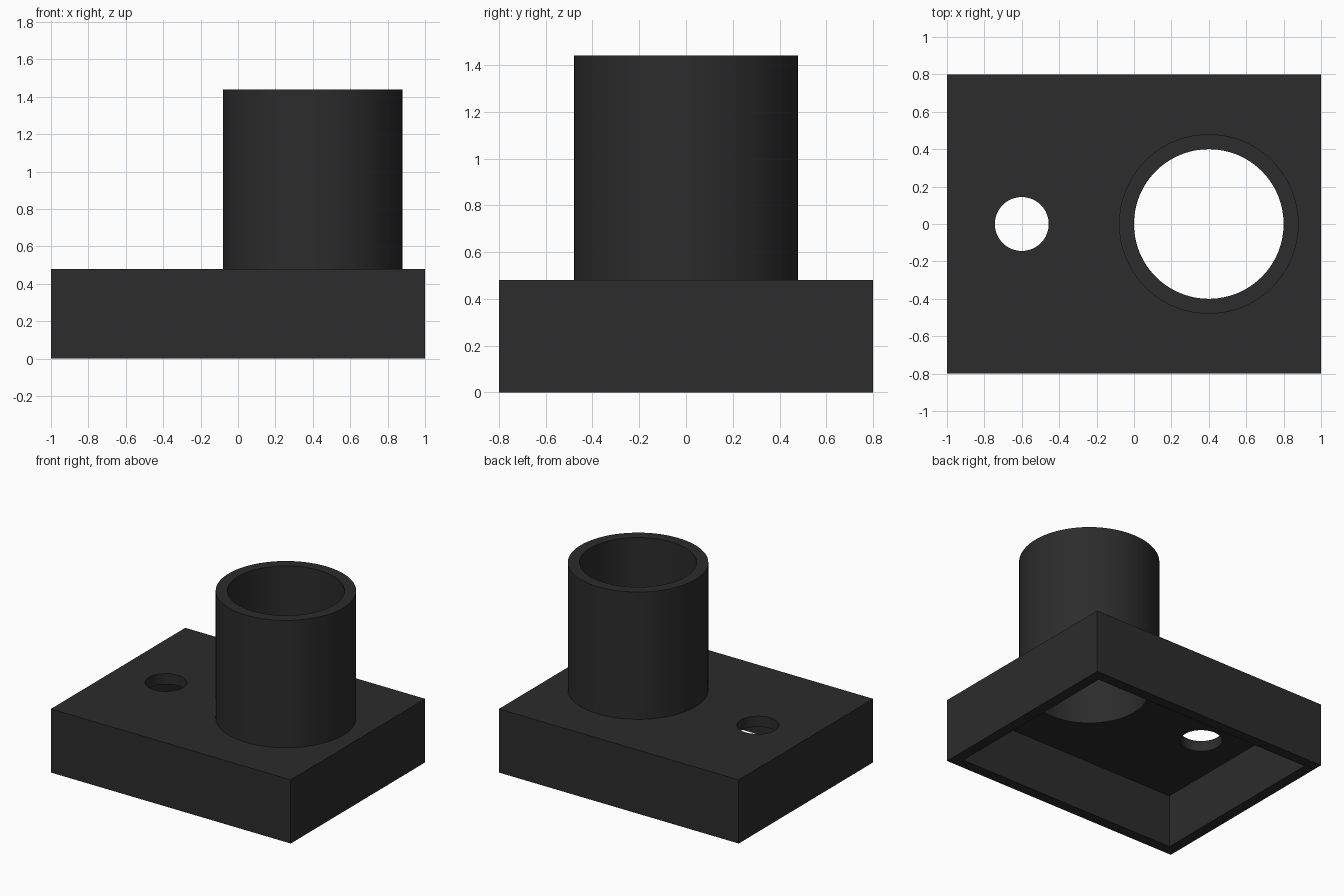
import bpy

if "Cube" in bpy.data.objects:
    bpy.data.objects.remove(bpy.data.objects["Cube"])

WALL = 0.08      # shell thickness
BASE_H = 0.48    # base height
TOP = 1.44       # top of the tube
SIDES = 96


def box(name, sx, sy, z0, z1):
    bpy.ops.mesh.primitive_cube_add(size=1, location=(0, 0, (z0 + z1) / 2))
    ob = bpy.context.object
    ob.name = name
    ob.scale = (sx, sy, z1 - z0)
    bpy.ops.object.transform_apply(location=True, rotation=False, scale=True)
    return ob


def cylinder(name, x, r, z0, z1):
    bpy.ops.mesh.primitive_cylinder_add(vertices=SIDES, radius=r, depth=z1 - z0,
                                        location=(x, 0, (z0 + z1) / 2))
    ob = bpy.context.object
    ob.name = name
    return ob


def combine(target, other, operation):
    mod = target.modifiers.new(operation.lower(), 'BOOLEAN')
    mod.object, mod.operation, mod.solver = other, operation, 'EXACT'
    bpy.context.view_layer.objects.active = target
    bpy.ops.object.modifier_apply(modifier=mod.name)
    bpy.data.objects.remove(other, do_unlink=True)


# Base: box open at the bottom
body = box("base_with_tube", 2.0, 1.6, 0, BASE_H)
combine(body, box("cavity", 2 - 2 * WALL, 1.6 - 2 * WALL, -0.2, BASE_H - WALL), 'DIFFERENCE')

# Tube standing on the base, bored through its top plate
combine(body, cylinder("tube", 0.4, 0.48, BASE_H - WALL / 2, TOP), 'UNION')
combine(body, cylinder("tube_bore", 0.4, 0.40, 0.2, TOP + 0.2), 'DIFFERENCE')

# Small round hole beside the tube
combine(body, cylinder("small_hole", -0.6, 0.144, 0.2, BASE_H + 0.2), 'DIFFERENCE')

# Black finish and smooth round walls
mat = bpy.data.materials.new("black")
mat.diffuse_color = (0.025, 0.025, 0.025, 1)
mat.use_nodes = True
mat.node_tree.nodes["Principled BSDF"].inputs["Base Color"].default_value = mat.diffuse_color
body.data.materials.clear()
body.data.materials.append(mat)
bpy.ops.object.select_all(action='DESELECT')
body.select_set(True)
bpy.context.view_layer.objects.active = body
bpy.ops.object.shade_smooth_by_angle()
